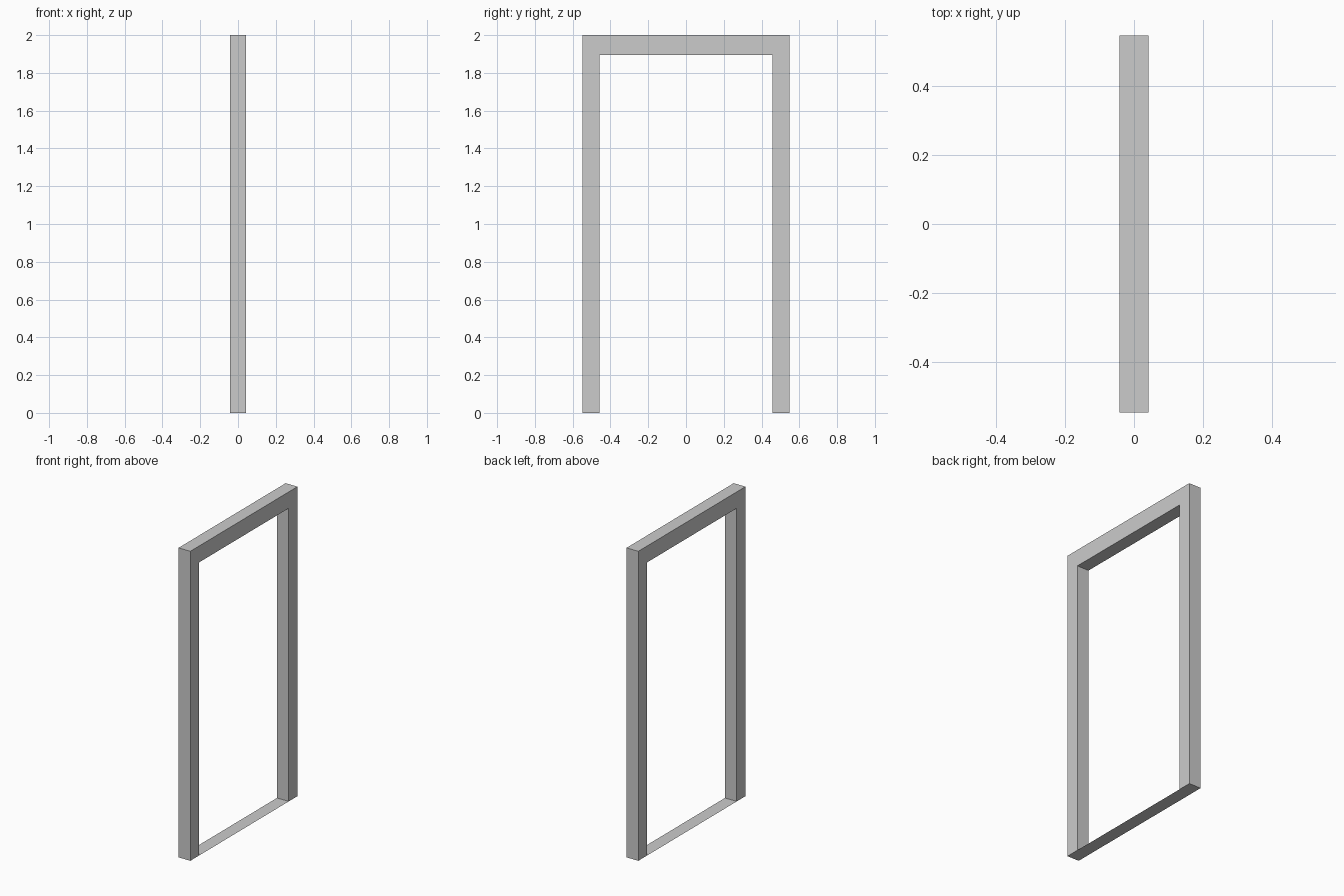
import bpy, bmesh

if "Cube" in bpy.data.objects:
    bpy.data.objects.remove(bpy.data.objects["Cube"])

DEPTH = 0.042      # half thickness along x
OUTER = 0.547      # half outer width
INNER = 0.458      # half opening width
TOP, HEAD = 2.0, 1.894


def make_object(name, bm):
    mesh = bpy.data.meshes.new(name)
    bm.to_mesh(mesh)
    bm.free()
    obj = bpy.data.objects.new(name, mesh)
    bpy.context.collection.objects.link(obj)
    return obj


# Frame: two posts and a head, one arch-shaped profile extruded through x
bm = bmesh.new()
profile = [(-OUTER, 0), (-INNER, 0), (-INNER, HEAD), (INNER, HEAD),
           (INNER, 0), (OUTER, 0), (OUTER, TOP), (-OUTER, TOP)]
face = bm.faces.new([bm.verts.new((-DEPTH, y, z)) for y, z in profile])
ext = bmesh.ops.extrude_face_region(bm, geom=[face], use_keep_orig=True)
bmesh.ops.translate(bm, vec=(2 * DEPTH, 0, 0),
                    verts=[v for v in ext["geom"] if isinstance(v, bmesh.types.BMVert)])
bmesh.ops.recalc_face_normals(bm, faces=bm.faces)
make_object("door_frame", bm)

# Sill: flat sheet closing the bottom of the opening
bm = bmesh.new()
bm.faces.new([bm.verts.new((x, y, 0)) for x, y in
              [(-DEPTH, -INNER), (DEPTH, -INNER), (DEPTH, INNER), (-DEPTH, INNER)]])
make_object("sill", bm)
